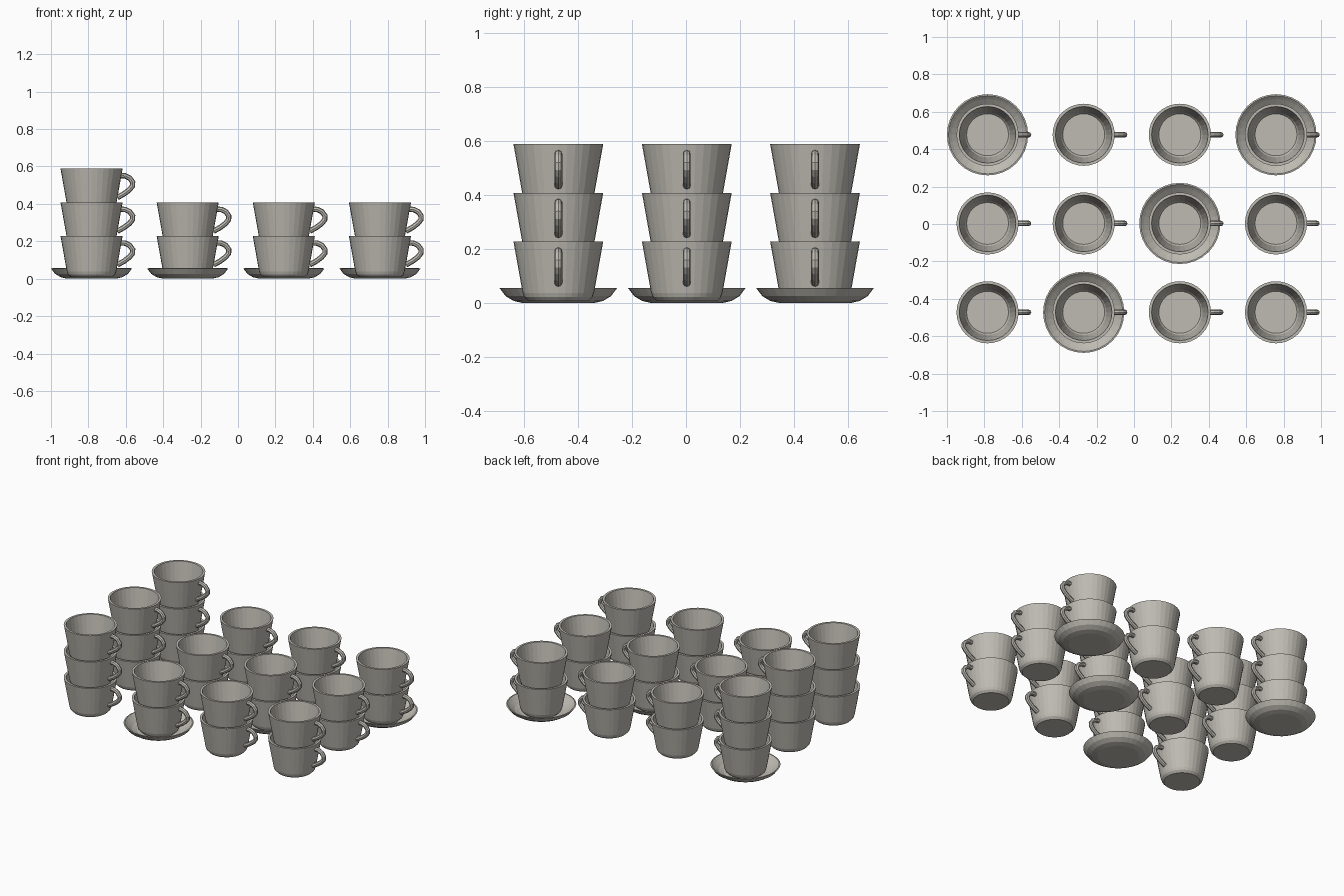
import bpy, bmesh
from math import pi
from mathutils import Matrix, Vector

cube = bpy.data.objects.get("Cube")
if cube:
    bpy.data.objects.remove(cube, do_unlink=True)

# Single glazed ceramic colour
colour = (0.52, 0.50, 0.45, 1.0)
ceramic = bpy.data.materials.new("warm grey ceramic")
ceramic.use_nodes = True
ceramic.diffuse_color = colour
ceramic.node_tree.nodes["Principled BSDF"].inputs["Base Color"].default_value = colour

SIDES = 32


def lathe(name, profile):
    """Spin a closed (radius, height) profile around z into a faceted mesh."""
    bm = bmesh.new()
    verts = [bm.verts.new((r, 0, z)) for r, z in profile]
    edges = [bm.edges.new(pair) for pair in zip(verts, verts[1:])]
    bmesh.ops.spin(bm, geom=verts + edges, axis=(0, 0, 1), cent=(0, 0, 0),
                   angle=2 * pi, steps=SIDES, use_duplicate=False)
    bmesh.ops.remove_doubles(bm, verts=bm.verts[:], dist=0.0005)
    bmesh.ops.recalc_face_normals(bm, faces=bm.faces[:])
    mesh = bpy.data.meshes.new(name)
    bm.to_mesh(mesh)
    bm.free()
    mesh.materials.append(ceramic)
    return mesh


def place(name, data, location):
    obj = bpy.data.objects.new(name, data)
    obj.location = location
    bpy.context.collection.objects.link(obj)
    return obj


# Cup: chamfered foot, tapered wall, flat rim, hollow inside
cup_mesh = lathe("cup", [
    (0, 0), (0.112, 0), (0.126, 0.014), (0.132, 0.03), (0.166, 0.22),
    (0.151, 0.22), (0.121, 0.03), (0.112, 0.016), (0, 0.016)])

# Saucer: shallow dish with a curved underside
saucer_mesh = lathe("saucer", [
    (0, 0), (0.13, 0), (0.165, 0.008), (0.195, 0.026), (0.217, 0.055),
    (0.209, 0.056), (0.192, 0.040), (0.165, 0.019), (0.135, 0.008), (0, 0.008)])

# Handle: round tube bent out from the wall and back
handle_curve = bpy.data.curves.new("handle", "CURVE")
handle_curve.dimensions = "3D"
handle_curve.bevel_depth = 0.0145
handle_curve.bevel_resolution = 2
handle_curve.use_fill_caps = True
path = [(0.150, 0.184), (0.180, 0.182), (0.204, 0.170), (0.220, 0.148),
        (0.219, 0.128), (0.203, 0.108), (0.174, 0.086), (0.138, 0.066)]
spline = handle_curve.splines.new("POLY")
spline.points.add(len(path) - 1)
for point, (x, z) in zip(spline.points, path):
    point.co = (x, 0, z, 1)
spline.use_smooth = False
handle_curve.materials.append(ceramic)

# Stacks: three cups in the first column, two elsewhere
columns = [-0.783, -0.269, 0.245, 0.759]
rows = [-0.472, 0.003, 0.477]
saucers = {(0, 2), (3, 2), (2, 1), (1, 0)}
STEP = 0.18

for i, x in enumerate(columns):
    for j, y in enumerate(rows):
        if (i, j) in saucers:
            place("saucer", saucer_mesh, (x, y, 0))
        for level in range(3 if i == 0 else 2):
            spot = (x, y, 0.008 + level * STEP)
            place("cup", cup_mesh, spot)
            place("cup_handle", handle_curve, spot)
